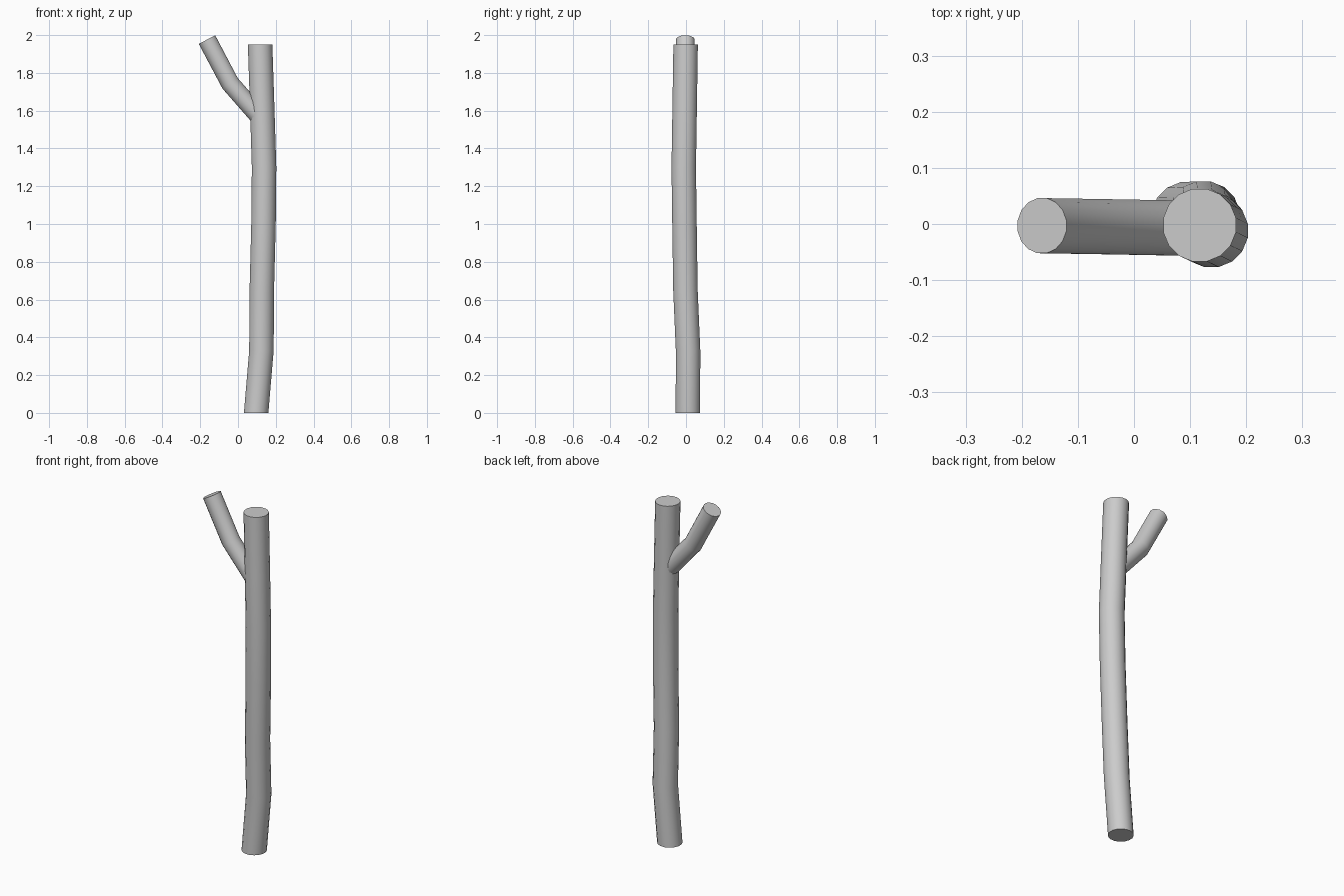
import bpy, bmesh, math
from mathutils import Vector

cube = bpy.data.objects.get("Cube")
if cube:
    bpy.data.objects.remove(cube, do_unlink=True)

SIDES = 16

grey = bpy.data.materials.new("bark_grey")
grey.use_nodes = True
grey.diffuse_color = (0.6, 0.6, 0.6, 1)
grey.node_tree.nodes["Principled BSDF"].inputs["Base Color"].default_value = (0.6, 0.6, 0.6, 1)


def limb(name, points, radius, level_rings=False):
    """Capped tube through the points; rings are level or mitred at each bend."""
    pts = [Vector(p) for p in points]
    bm = bmesh.new()
    rings = []
    for i, p in enumerate(pts):
        before = (p - pts[i - 1]).normalized() if i else Vector()
        after = (pts[i + 1] - p).normalized() if i < len(pts) - 1 else Vector()
        axis = Vector((0, 0, 1)) if level_rings else (before + after).normalized()
        u = Vector((0, 1, 0)).cross(axis).normalized()
        v = axis.cross(u)
        ring = []
        for k in range(SIDES):
            a = math.tau * (k + 0.5) / SIDES
            ring.append(bm.verts.new(p + radius * (math.cos(a) * u + math.sin(a) * v)))
        rings.append(ring)
    for low, high in zip(rings, rings[1:]):
        for k in range(SIDES):
            n = (k + 1) % SIDES
            bm.faces.new((low[k], low[n], high[n], high[k]))
    bm.faces.new(rings[0][::-1])
    bm.faces.new(rings[-1])
    bmesh.ops.recalc_face_normals(bm, faces=bm.faces)
    mesh = bpy.data.meshes.new(name)
    bm.to_mesh(mesh)
    bm.free()
    mesh.materials.append(grey)
    obj = bpy.data.objects.new(name, mesh)
    bpy.context.collection.objects.link(obj)
    bpy.ops.object.select_all(action="DESELECT")
    obj.select_set(True)
    bpy.context.view_layer.objects.active = obj
    bpy.ops.object.shade_smooth_by_angle(angle=math.radians(40))
    return obj


# Gently bent main stem
limb("trunk", [(0.096, 0.01, 0), (0.124, 0.011, 0.33), (0.126, -0.003, 0.65),
               (0.135, -0.008, 1.0), (0.138, -0.012, 1.3), (0.128, -0.007, 1.62),
               (0.117, -0.002, 1.95)], 0.066, level_rings=True)

# Side branch growing out of the trunk
limb("branch", [(0.12, -0.008, 1.56), (-0.042, -0.005, 1.745),
                (-0.164, -0.003, 1.976)], 0.05)
